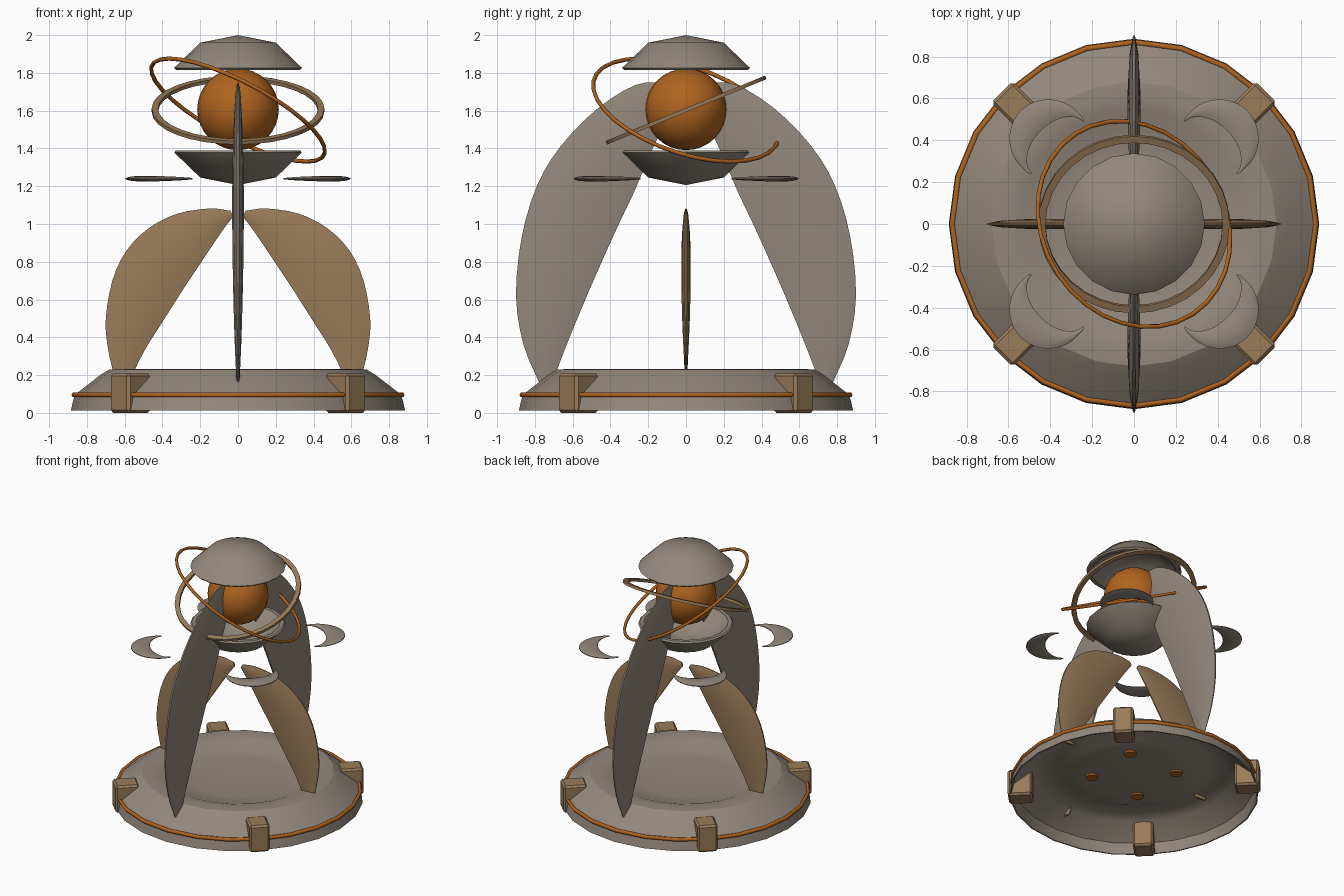
import bpy, bmesh, math
from mathutils import Matrix, Vector

if "Cube" in bpy.data.objects:
    bpy.data.objects.remove(bpy.data.objects["Cube"])


def material(name, rgb):
    m = bpy.data.materials.new(name)
    m.diffuse_color = (*rgb, 1)
    m.use_nodes = True
    m.node_tree.nodes["Principled BSDF"].inputs["Base Color"].default_value = m.diffuse_color
    return m


GREY = material("warm grey", (0.29, 0.245, 0.20))
TAN = material("tan", (0.32, 0.20, 0.10))
ORANGE = material("copper orange", (0.43, 0.127, 0.014))


def finish(name, bm, mat, matrix=Matrix(), angle=35):
    bmesh.ops.remove_doubles(bm, verts=bm.verts, dist=1e-5)
    bmesh.ops.transform(bm, matrix=matrix, verts=bm.verts)
    bmesh.ops.recalc_face_normals(bm, faces=bm.faces)
    me = bpy.data.meshes.new(name)
    bm.to_mesh(me)
    bm.free()
    me.materials.append(mat)
    ob = bpy.data.objects.new(name, me)
    bpy.context.collection.objects.link(ob)
    bpy.ops.object.select_all(action='DESELECT')
    ob.select_set(True)
    bpy.context.view_layer.objects.active = ob
    bpy.ops.object.shade_smooth_by_angle(angle=math.radians(angle))
    return ob


def skin(bm, rows, wrap_rows, wrap_cols):
    """Quads between rows of points."""
    vs = [[bm.verts.new(p) for p in r] for r in rows]
    n, m = len(vs), len(vs[0])
    for i in range(n if wrap_rows else n - 1):
        for j in range(m if wrap_cols else m - 1):
            a, b = vs[i], vs[(i + 1) % n]
            k = (j + 1) % m
            bm.faces.new((a[j], a[k], b[k], b[j]))
    return vs


def lathe(name, profile, mat, sides=20, closed=False, matrix=Matrix(), angle=35):
    bm = bmesh.new()
    rows = []
    for i in range(sides):
        a = 2 * math.pi * i / sides
        rows.append([(r * math.cos(a), r * math.sin(a), z) for r, z in profile])
    skin(bm, rows, True, closed)
    bmesh.ops.remove_doubles(bm, verts=bm.verts, dist=1e-5)
    bmesh.ops.dissolve_degenerate(bm, edges=bm.edges, dist=1e-5)
    return finish(name, bm, mat, matrix, angle)


def smooth_path(pts, steps=3):
    """Catmull-Rom resampling of a 2D path."""
    p = [Vector(q) for q in pts]
    p = [2 * p[0] - p[1]] + p + [2 * p[-1] - p[-2]]
    out = []
    for i in range(1, len(p) - 2):
        a, b, c, d = p[i - 1:i + 3]
        for s in range(steps):
            t = s / steps
            out.append(0.5 * (2 * b + (c - a) * t + (2 * a - 5 * b + 4 * c - d) * t * t
                              + (3 * b - a - 3 * c + d) * t ** 3))
    return out + [p[-2]]


def blade(name, outer, inner, half, mat, matrix):
    """Leaf between two edge paths (u, v), swollen in the middle along w."""
    outer, inner = smooth_path(outer), smooth_path(inner)
    section = [(0, .2), (.2, .75), (.5, 1), (.8, .75), (1, .2)]
    rows = []
    for i, (o, q) in enumerate(zip(outer, inner)):
        h = half * (0.25 + 0.75 * math.sin(math.pi * i / (len(outer) - 1)))
        ring = [(s, k) for s, k in section] + [(s, -k) for s, k in reversed(section)]
        rows.append([(*o.lerp(q, s), h * k) for s, k in ring])
    bm = bmesh.new()
    vs = skin(bm, rows, False, True)
    bm.faces.new(vs[0])
    bm.faces.new(vs[-1])
    return finish(name, bm, mat, matrix)


def ring_profile(r, tube, z=0, n=6):
    return [(r + tube * math.cos(2 * math.pi * i / n), z + tube * math.sin(2 * math.pi * i / n))
            for i in range(n)]


# Base: thin plate with a recessed middle, hollow below
lathe("base_dish", [(0, .172), (.34, .178), (.46, .19), (.55, .225), (.62, .232), (.68, .23),
                    (.73, .20), (.865, .095), (.885, .012), (.875, .012), (.855, .09),
                    (.722, .19), (.66, .218), (.55, .212), (.46, .176), (.34, .164),
                    (0, .158)], GREY, 24, angle=28)
lathe("base_trim_ring", ring_profile(.868, .014, .095), ORANGE, 24, True, angle=65)

# Blocks clamped on the rim, and small studs underneath
for i in range(4):
    turn = Matrix.Rotation(math.radians(45 + 90 * i), 4, 'Z')
    bm = bmesh.new()
    bmesh.ops.create_cube(bm, size=1, matrix=Matrix.Translation((.806, 0, .104))
                          @ Matrix.Diagonal((.172, .145, .208, 1)))
    bmesh.ops.bevel(bm, geom=bm.edges[:], offset=.014, segments=1, affect='EDGES')
    finish(f"rim_block_{i + 1}", bm, TAN, turn, 20)
    lathe(f"under_stud_{i + 1}", [(0, .15), (.045, .15), (.045, .17), (0, .17)], ORANGE, 12,
          matrix=turn @ Matrix.Translation((.3, 0, 0)))

# Tall grey fins front and back, short tan fins left and right
tall_out = [(.775, .155), (.86, .36), (.90, .62), (.87, .93), (.79, 1.2), (.665, 1.41),
            (.47, 1.61), (.27, 1.735), (.13, 1.75)]
tall_in = [(.71, .155), (.64, .34), (.55, .56), (.455, .78), (.36, .99), (.27, 1.18),
           (.19, 1.37), (.10, 1.56), (.04, 1.70)]
short_out = [(.655, .19), (.69, .35), (.70, .50), (.665, .70), (.59, .86), (.47, .98),
             (.32, 1.055), (.15, 1.082), (.04, 1.07)]
short_in = [(.565, .19), (.495, .33), (.42, .45), (.35, .56), (.28, .67), (.21, .775),
            (.14, .88), (.075, .975), (.025, 1.04)]
upright = Matrix.Rotation(math.radians(90), 4, 'X')
for name, deg in (("front", -90), ("back", 90)):
    blade(name + "_tall_fin", tall_out, tall_in, .031, GREY,
          Matrix.Rotation(math.radians(deg), 4, 'Z') @ upright)
for name, deg in (("right", 0), ("left", 180)):
    blade(name + "_short_fin", short_out, short_in, .025, TAN,
          Matrix.Rotation(math.radians(deg), 4, 'Z') @ upright)

# Floating crescents on the diagonals
arc = [math.radians(-100 + 25 * i) for i in range(9)]
crescent_out = [(.566 + .2 * math.cos(a), .19 * math.sin(a)) for a in arc]
crescent_in = [(.515 + .115 * math.cos(a * .9), .175 * math.sin(a * .9)) for a in arc]
for i in range(4):
    blade(f"crescent_{i + 1}", crescent_out, crescent_in, .015, GREY,
          Matrix.Translation((0, 0, 1.24)) @ Matrix.Rotation(math.radians(45 + 90 * i), 4, 'Z'))

# Core sphere between a cap and a mirrored cup
bm = bmesh.new()
bmesh.ops.create_uvsphere(bm, u_segments=24, v_segments=16, radius=.216)
finish("core_sphere", bm, ORANGE, Matrix.Translation((0, 0, 1.607)))
shell = [(0, .397), (.20, .357), (.338, .224), (.328, .213), (.30, .213), (.18, .325), (0, .36)]
mid = Matrix.Translation((0, 0, 1.603))
lathe("top_cap", shell, GREY, 20, matrix=mid, angle=42)
lathe("bottom_cup", shell, GREY, 20, matrix=mid @ Matrix.Diagonal((1, 1, -1, 1)), angle=42)

# Two tilted orbit rings
lathe("flat_orbit_ring", [(.423, -.01), (.457, -.01), (.457, .01), (.423, .01)], TAN, 32, True,
      matrix=mid @ Matrix.Rotation(math.radians(22.3), 4, 'X'))
normal = Vector((.445, .29, .848))
lathe("thin_orbit_ring", ring_profile(.514, .011), ORANGE, 32, True,
      matrix=mid @ normal.to_track_quat('Z', 'Y').to_matrix().to_4x4(), angle=65)
